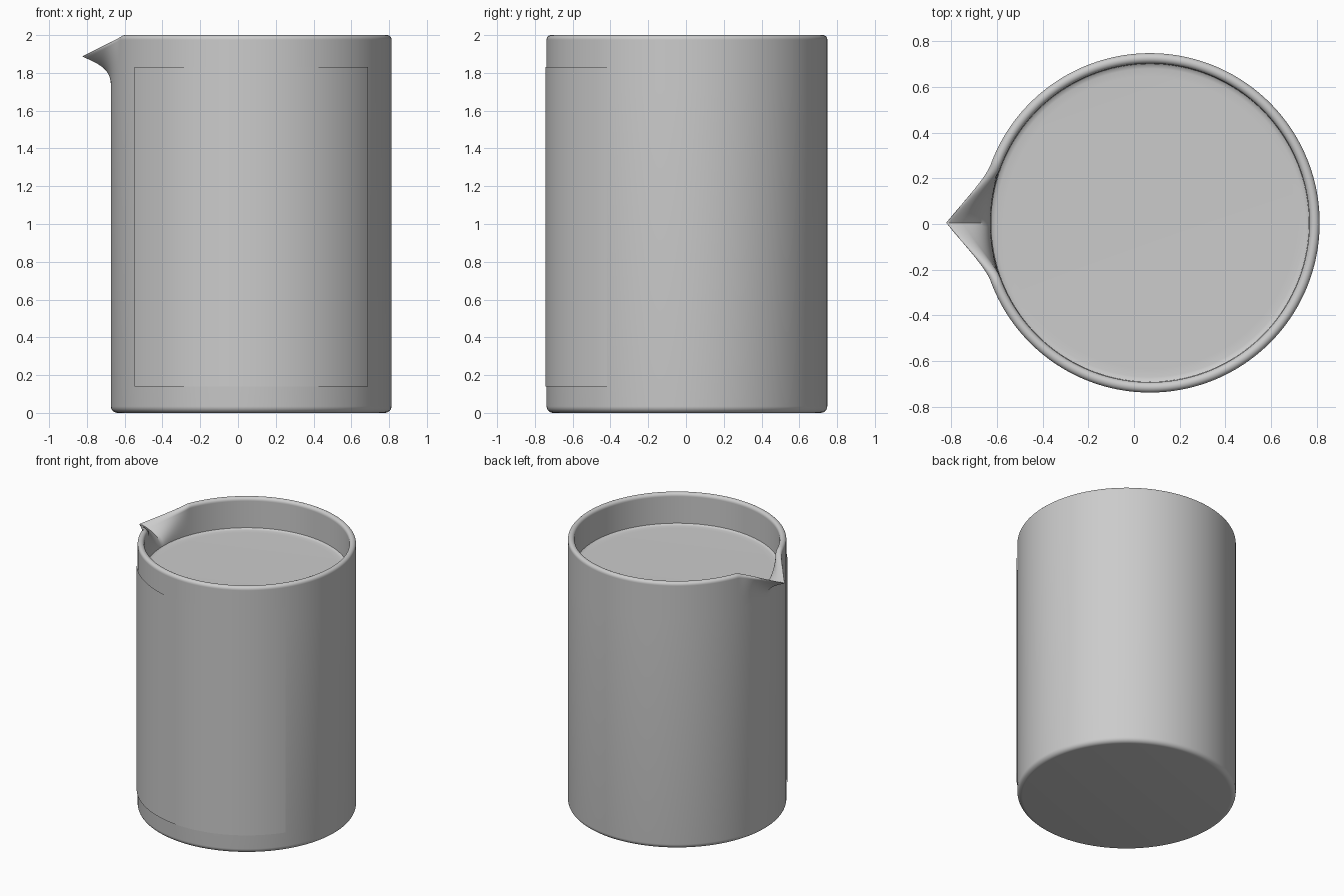
import bpy, bmesh
from math import sin, cos, pi, radians

if "Cube" in bpy.data.objects:
    bpy.data.objects.remove(bpy.data.objects["Cube"])

CX, CY, R = 0.07, 0.005, 0.743
SEG = 256


def finish(bm, name, angle=40):
    bmesh.ops.recalc_face_normals(bm, faces=bm.faces)
    me = bpy.data.meshes.new(name)
    bm.to_mesh(me)
    bm.free()
    ob = bpy.data.objects.new(name, me)
    bpy.context.collection.objects.link(ob)
    ob.location = (CX, CY, 0)
    bpy.ops.object.select_all(action='DESELECT')
    ob.select_set(True)
    bpy.context.view_layer.objects.active = ob
    bpy.ops.object.shade_smooth_by_angle(angle=radians(angle))
    return ob


def lathe(profile, deform=None):
    """Revolve (radius, z) points; both ends are closed with a disc."""
    bm = bmesh.new()
    rings = []
    for r, z in profile:
        ring = []
        for i in range(SEG):
            a = 2 * pi * i / SEG
            p = (r * cos(a), r * sin(a), z)
            ring.append(bm.verts.new(deform(a, r, z) if deform else p))
        rings.append(ring)
    for lo, hi in zip(rings, rings[1:]):
        for i in range(SEG):
            j = (i + 1) % SEG
            bm.faces.new((lo[i], lo[j], hi[j], hi[i]))
    bm.faces.new(rings[0][::-1])
    bm.faces.new(rings[-1])
    return bm


def arc(r, z, rad, a0, a1, n=6):
    return [(r + rad * cos(radians(a0 + (a1 - a0) * k / n)),
             z + rad * sin(radians(a0 + (a1 - a0) * k / n))) for k in range(n + 1)]


def spout(a, r, z):
    """Pull the rim out and down into a pointed pouring lip at -x."""
    u = max(0.0, (z - 1.72) / 0.28)
    y = abs(R * sin(a))
    if cos(a) < 0 and u > 0:
        r += 0.166 * u ** 3 * max(0.0, 1 - y / 0.25) ** 1.5
        z -= 0.11 * u * max(0.0, 1 - y / 0.27) ** 1.2
    return (r * cos(a), r * sin(a), z)


# Jug: rounded base, straight wall, rounded rim, inner wall and floor
wall = [1.72 + 0.255 * k / 14 for k in range(15)]
profile = arc(R - 0.035, 0.035, 0.035, -90, 0)
profile += [(R, z) for z in wall]
profile += arc(R - 0.0225, 1.9775, 0.0225, 0, 180, 10)
profile += [(R - 0.045, z) for z in reversed(wall)]
profile += arc(R - 0.075, 0.09, 0.03, 0, -90)
finish(lathe(profile, spout), "jug")

# Liquid filling the jug, with a slight curl at the edge
finish(lathe([(0.66, 0.065), (0.695, 0.1), (0.697, 1.775), (0.69, 1.769),
              (0.675, 1.766), (0.64, 1.765)]), "liquid")

# Label: thin curved sheet wrapped around the front
bm = bmesh.new()
cols = []
for k in range(65):
    a = radians(-90 - 55.6 + 111.2 * k / 64)
    cols.append([bm.verts.new(((R + 0.007) * cos(a), (R + 0.007) * sin(a), z))
                 for z in (0.14, 1.83)])
for p, q in zip(cols, cols[1:]):
    bm.faces.new((p[0], q[0], q[1], p[1]))
finish(bm, "label")
